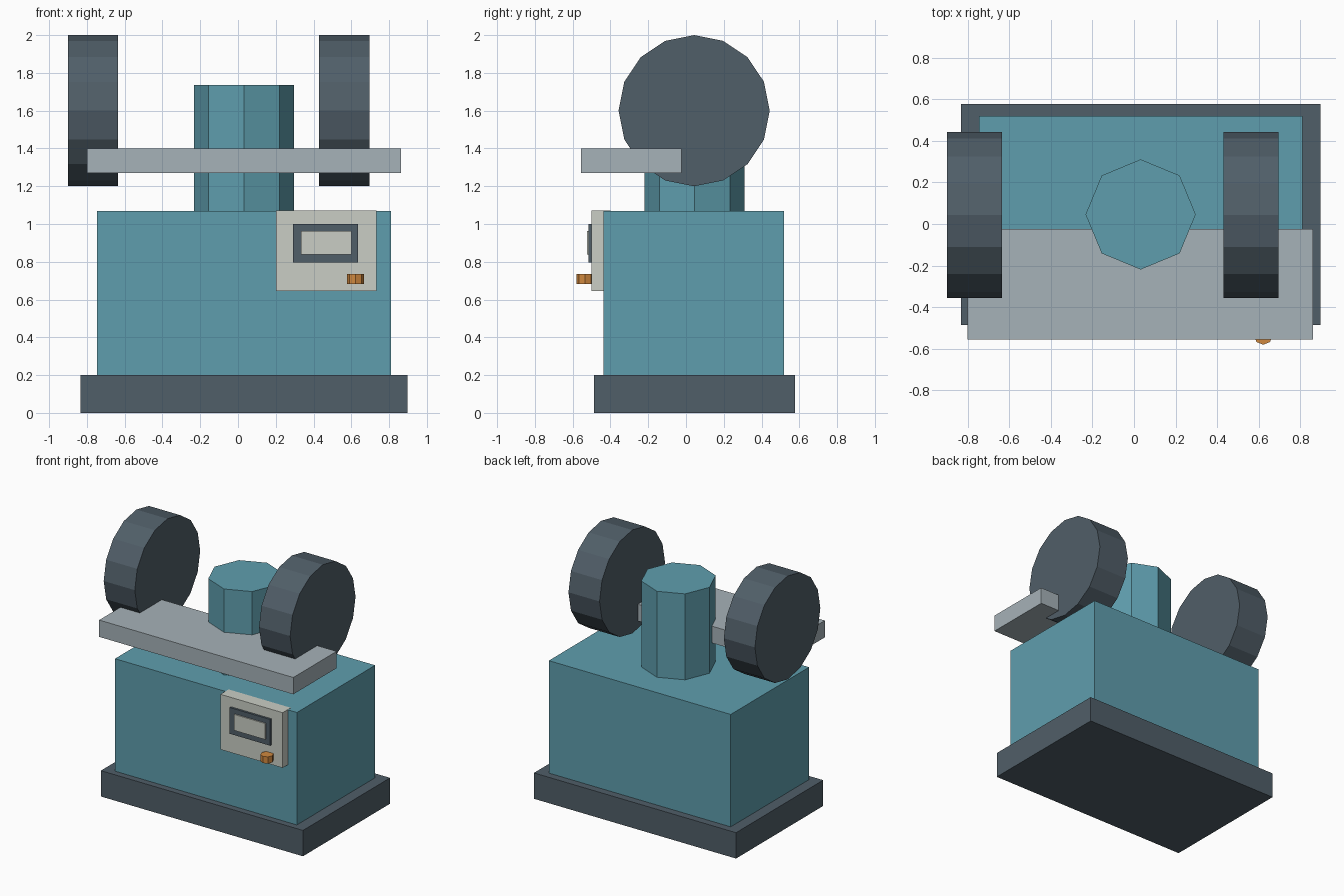
import bpy
from math import pi

cube = bpy.data.objects.get("Cube")
if cube:
    bpy.data.objects.remove(cube, do_unlink=True)


def material(name, rgb):
    """Flat material from an 8-bit sRGB colour."""
    linear = [((c / 255 + 0.055) / 1.055) ** 2.4 for c in rgb] + [1]
    mat = bpy.data.materials.new(name)
    mat.use_nodes = True
    mat.diffuse_color = linear
    mat.node_tree.nodes["Principled BSDF"].inputs["Base Color"].default_value = linear
    return mat


teal = material("teal paint", (95, 158, 174))
slate = material("dark slate", (80, 94, 104))
steel = material("pale steel", (166, 178, 184))
cream = material("panel cream", (202, 206, 197))
orange = material("orange", (208, 136, 62))


def box(name, mat, x, y, z):
    """Box from its (min, max) range on each axis."""
    bpy.ops.mesh.primitive_cube_add(size=1, location=[sum(r) / 2 for r in (x, y, z)])
    obj = bpy.context.object
    obj.name = name
    obj.scale = [r[1] - r[0] for r in (x, y, z)]
    bpy.ops.object.transform_apply(location=False, rotation=False, scale=True)
    obj.data.materials.append(mat)


def prism(name, mat, sides, radius, depth, centre, rotation=(0, 0, 0)):
    bpy.ops.mesh.primitive_cylinder_add(vertices=sides, radius=radius, depth=depth,
                                        location=centre, rotation=rotation)
    obj = bpy.context.object
    obj.name = name
    obj.data.materials.append(mat)


# Plinth, cabinet and central column
box("base", slate, (-0.833, 0.897), (-0.487, 0.578), (0, 0.2))
box("cabinet", teal, (-0.747, 0.81), (-0.437, 0.52), (0.2, 1.07))
prism("column", teal, 8, 0.265, 0.67, (0.032, 0.046, 1.4))

# Work shelf and the two wheels
box("shelf", steel, (-0.8, 0.862), (-0.555, -0.025), (1.27, 1.4))
for name, x in (("right_wheel", -0.767), ("left_wheel", 0.563)):
    prism(name, slate, 16, 0.4, 0.266, (x, 0.043, 1.6), (0, pi / 2, 0))

# Control panel with screen and knob
box("control_panel", cream, (0.2, 0.732), (-0.5, -0.4), (0.645, 1.072))
box("screen_frame", slate, (0.29, 0.636), (-0.516, -0.49), (0.797, 1.0))
box("screen", cream, (0.334, 0.6), (-0.525, -0.51), (0.838, 0.962))
prism("knob", orange, 8, 0.046, 0.052, (0.622, -0.535, 0.709))
